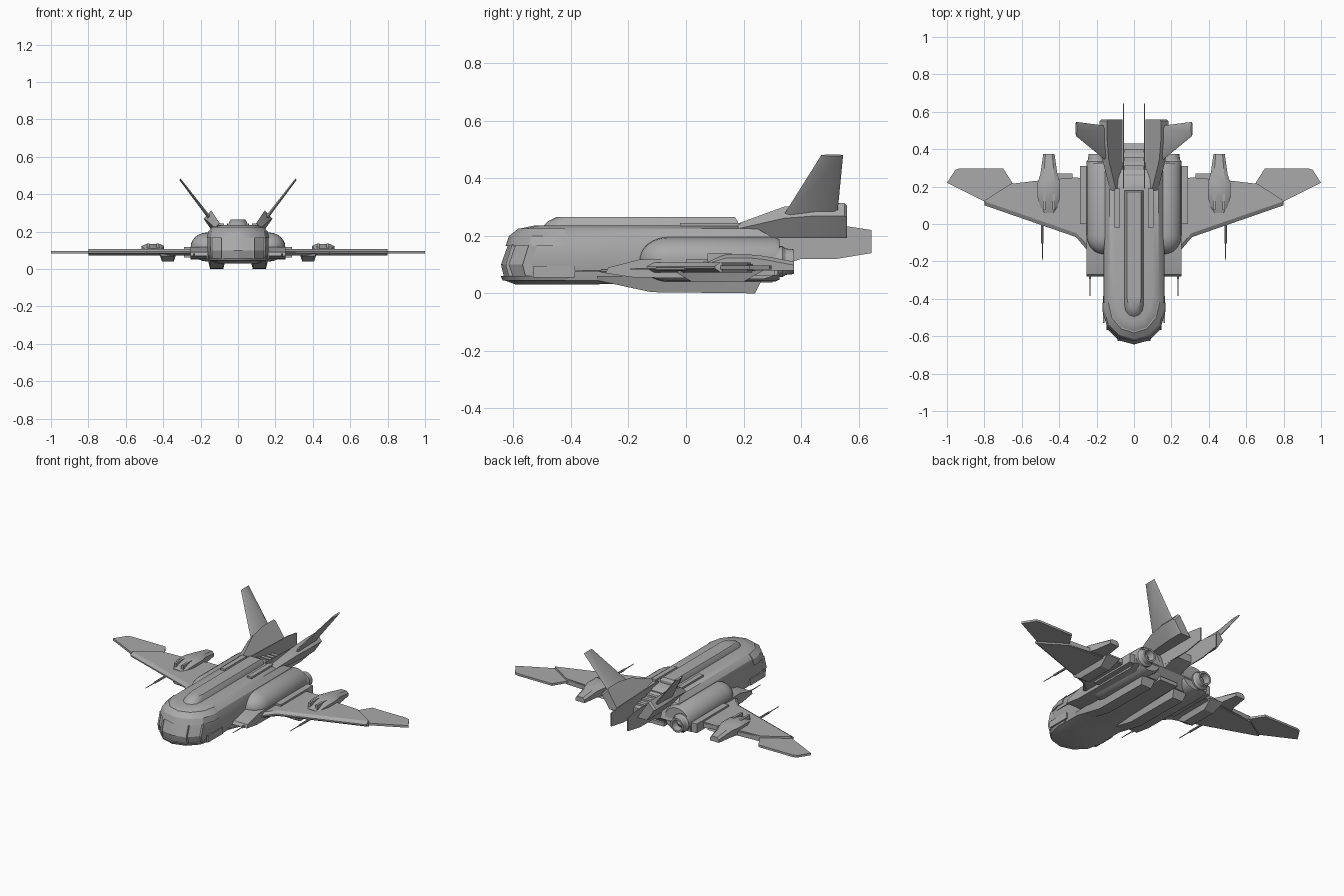
import bpy, bmesh
from math import sin, cos, radians

cube = bpy.data.objects.get("Cube")
if cube:
    bpy.data.objects.remove(cube)

color = (.4, .4, .4, 1)
grey = bpy.data.materials.new("hull grey")
grey.use_nodes = True
grey.diffuse_color = color
grey.node_tree.nodes["Principled BSDF"].inputs["Base Color"].default_value = color


def loft(name, rings, mirror=True):
    """Skin a list of equal-length closed rings and cap both ends."""
    bm = bmesh.new()
    loops = [[bm.verts.new(point) for point in ring] for ring in rings]
    for lower, upper in zip(loops, loops[1:]):
        for i in range(len(lower)):
            bm.faces.new((lower[i - 1], lower[i], upper[i], upper[i - 1]))
    bm.faces.new(loops[0])
    bm.faces.new(loops[-1])
    bmesh.ops.recalc_face_normals(bm, faces=bm.faces)
    mesh = bpy.data.meshes.new(name)
    bm.to_mesh(mesh)
    bm.free()
    mesh.materials.append(grey)
    part = bpy.data.objects.new(name, mesh)
    bpy.context.collection.objects.link(part)
    bpy.ops.object.select_all(action='DESELECT')
    part.select_set(True)
    bpy.context.view_layer.objects.active = part
    bpy.ops.object.shade_smooth_by_angle(angle=radians(28))
    if mirror:
        part.modifiers.new("mirror", 'MIRROR')


def plan_part(name, outline, heights, mirror=True):
    loft(name, [[(x, y, z) for x, y in outline] for z in heights], mirror)


def side_part(name, outline, widths, mirror=True):
    loft(name, [[(x, y, z) for y, z in outline] for x in widths], mirror)


def box(name, x, y, z, mirror=True):
    corners = [(x[0], y[0]), (x[1], y[0]), (x[1], y[1]), (x[0], y[1])]
    plan_part(name, corners, z, mirror)


def lathe(name, x, z, profile, squash=1, sides=24):
    turns = [radians(360 * i / sides) for i in range(sides)]
    loft(name, [[(x + radius * cos(t), y, z + squash * radius * sin(t)) for t in turns]
                for y, radius in profile])


def nose_point(angle, width, nose, depth):
    return width * sin(radians(angle)), nose + depth * (1 - cos(radians(angle)))


def hull_slice(z, width, nose, rear, depth=.16):
    """Horizontal slice of the body with a faceted nose."""
    arc = [nose_point(angle, width, nose, depth) for angle in range(-90, 91, 30)]
    return [(x, y, z) for x, y in [(-width, rear)] + arc + [(width, rear)]]


# Fuselage: straight lower sides, then a rounded shoulder
belly = [hull_slice(.03, .11, -.59, -.37), hull_slice(.045, .15, -.63, .27),
         hull_slice(.1, .163, -.643, .33)]
shoulder = []
brow = []
for step in range(4):
    turn = radians(30 * step)
    inward = 1 - cos(turn)
    z = .165 + .07 * sin(turn)
    width = .163 - .063 * inward
    nose = -.62 + .09 * inward
    shoulder.append(hull_slice(z, width, nose, .31 - .13 * inward))
    if step < 3:
        brow.append(hull_slice(z, width + .005, nose - .007, -.42))
loft("fuselage", belly + shoulder, False)
loft("cockpit_brow", brow, False)
loft("chin_plate", [hull_slice(.045, .154, -.637, -.42), hull_slice(.06, .16, -.644, -.4)], False)

# Raised spine, rails beside it and cheek plates
loft("dorsal_spine", [hull_slice(.23, .052, -.5, .18, depth=.06),
                      hull_slice(.25, .048, -.48, .18, depth=.06),
                      hull_slice(.265, .038, -.45, .17, depth=.06)], False)
box("dorsal_rail", x=(.075, .105), y=(-.02, .19), z=(.21, .245))
box("cheek_plate", x=(.158, .167), y=(-.53, -.385), z=(.055, .095))

# Windscreen frames follow the nose facets
for label, angle in (("inner", 30), ("outer", 60)):
    rings = []
    for z, nose in ((.06, -.638), (.1, -.648), (.17, -.626)):
        x, y = nose_point(angle, .165, nose, .16)
        rings.append([(x + dx, y + dy, z) for dx, dy in
                      ((-.005, 0), (.005, 0), (.005, .03), (-.005, .03))])
    loft(label + "_windscreen_frame", rings)


# Belly skids and underwing pods share a tapered keel shape
def keel(name, x, half, top, stations):
    loft(name, [[(x - half, y + shift, top), (x + half, y + shift, top),
                 (x + .7 * half, y, low), (x - .7 * half, y, low)]
                for y, low, shift in stations])


keel("belly_skid", .114, .05, .06, [(-.31, .045, 0), (-.12, .004, 0), (.24, 0, .03)])
keel("underwing_pod", .375, .045, .08, [(-.03, .07, 0), (.02, .04, 0), (.2, .04, .07)])
box("belly_keel", x=(-.06, .06), y=(-.28, .3), z=(.037, .06), mirror=False)

# Engine nacelles with domed fronts, and hollow nozzles
dome = [(-.06 - .1 * cos(radians(a)), .088 * sin(radians(a))) for a in range(6, 91, 12)]
lathe("engine_nacelle", .165, .118, dome + [(.31, .088), (.325, .08)], squash=.88)
lathe("engine_nozzle", .2, .11, [(.29, .054), (.335, .054), (.345, .046),
                                 (.375, .043), (.375, .032), (.335, .026), (.355, .003)])

# Wing roots
side_part("wing_root", [(-.28, .07), (-.27, .09), (-.16, .118), (.28, .118),
                        (.32, .1), (.32, .065), (.27, .05), (-.18, .055)], (.12, .255))
box("root_fairing", x=(.24, .29), y=(0, .31), z=(.062, .118))


# Wings with a bevelled leading edge
def wing_slice(z, bevel):
    lead = [(.2, -.2), (.31, -.07), (.8, .1)]
    trail = [(.8, .125), (.66, .215), (.4, .23), (.38, .245), (.2, .245)]
    return [(x - bevel / 5, y + bevel, z) for x, y in lead] + [(x, y, z) for x, y in trail]


loft("wing", [wing_slice(.073, .02), wing_slice(.086, 0), wing_slice(.094, 0), wing_slice(.107, .02)])
plan_part("wing_tip", [(.62, .17), (.79, .115), (1, .22), (.955, .29), (.93, .298),
                       (.7, .298), (.66, .235)], (.083, .096))
plan_part("flap", [(.3, .2), (.62, .19), (.655, .215), (.53, .23), (.3, .25)], (.078, .102))


# Pods above the wings, as chamfered cross-sections
def pod_section(y, half, top):
    edge = top - .012
    return [(.455 + side * half, y, z) for side, z in
            ((-1, .08), (1, .08), (1, edge), (.6, top), (-.6, top), (-1, edge))]


loft("wing_pod", [pod_section(.06, .035, .11), pod_section(.14, .06, .135),
                  pod_section(.22, .06, .135), pod_section(.27, .045, .13),
                  pod_section(.375, .03, .11)])
for label, x in (("inner", .43), ("outer", .48)):
    box(label + "_pod_intake", x=(x - .007, x + .007), y=(.075, .16), z=(.1, .138))


# Guns with thin barrels
def gun(name, x, z, muzzle, length):
    collar = muzzle + .09
    lathe(name, x, z, [(muzzle, .002), (collar, .003), (collar, .006),
                       (muzzle + length, .007)], sides=8)


gun("root_gun", .235, .078, muzzle=-.385, length=.14)
gun("wing_gun", .49, .085, muzzle=-.195, length=.24)

# Rear body: tail block, stepped ribs and vertical plates
side_part("tail_block", [(.15, .07), (.34, .1), (.43, .13), (.43, .175), (.3, .2), (.15, .22)],
          (-.058, .058), mirror=False)
for rib in range(5):
    front = .2 + .045 * rib
    box(f"tail_rib_{rib + 1}", x=(-.05, .05), y=(front, front + .022),
        z=(.15, .228 - .009 * rib), mirror=False)
side_part("tail_plate", [(.19, .15), (.3, .12), (.525, .12), (.645, .14), (.645, .22),
                         (.56, .233), (.19, .245)], (.053, .059))


# Fin housings lean outward from the tail
def housing_section(y, width, reach):
    lean_x, lean_z = cos(radians(56)) * reach, sin(radians(56)) * reach
    inner, outer, floor = .062, .062 + width, .193
    return [(inner, y, floor), (outer, y, floor),
            (outer + .63 * lean_x, y, floor + .63 * lean_z), (inner + lean_x, y, floor + lean_z)]


loft("fin_housing", [housing_section(.18, .045, .06), housing_section(.34, .06, .13),
                     housing_section(.45, .07, .146), housing_section(.55, .07, .146),
                     housing_section(.56, .065, .135)])


# Canted tail fins with thin edges
def fin_section(x, z, front, back, thick):
    dx, dz = .8 * thick, -.6 * thick
    inset = [(front, 0), (front + .02, 1), (back - .015, 1),
             (back, 0), (back - .015, -1), (front + .02, -1)]
    return [(x + s * dx, y, z + s * dz) for y, s in inset]


loft("tail_fin", [fin_section(.145, .265, .335, .525, .009),
                  fin_section(.31, .48, .47, .546, .005)])
